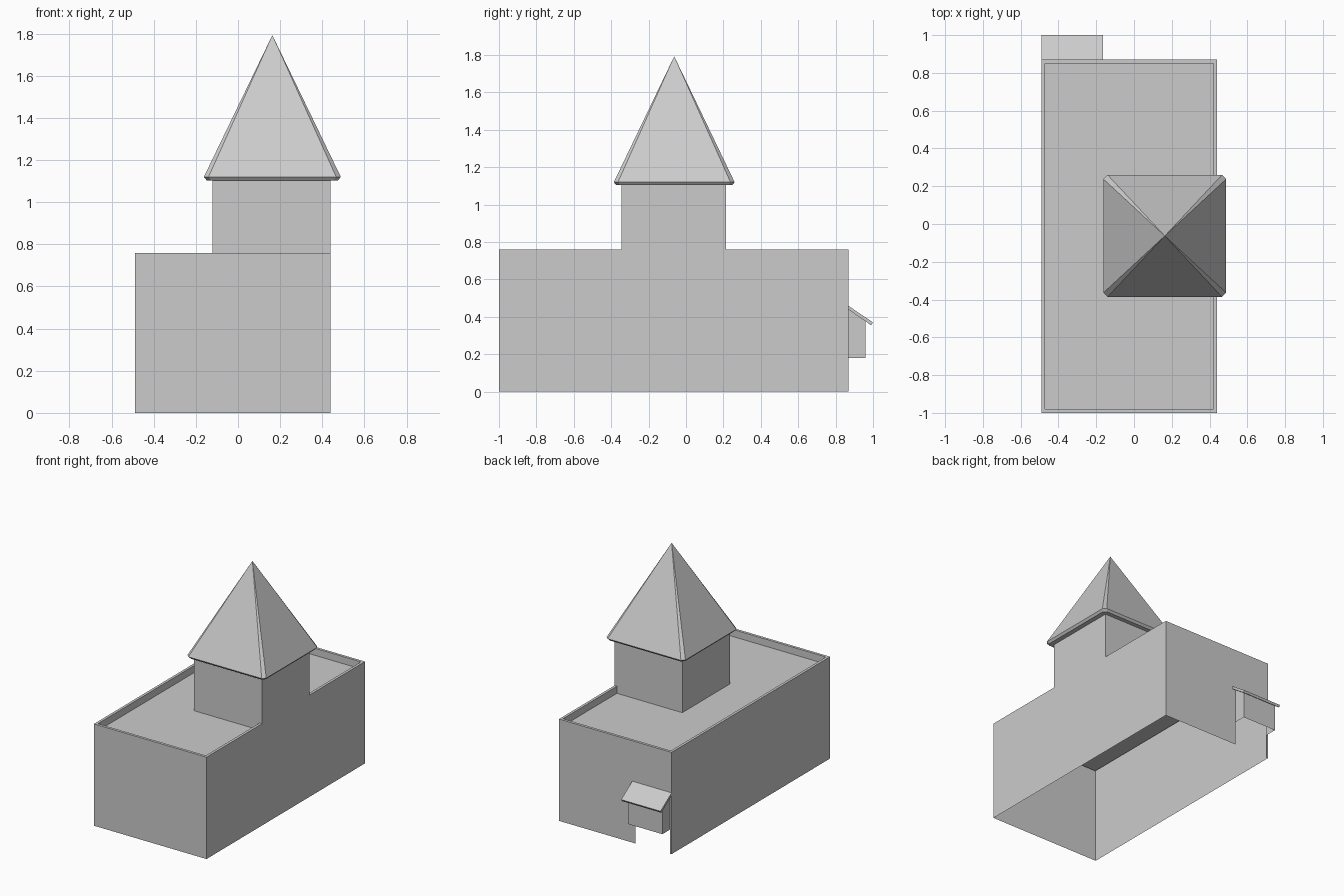
import bpy

if "Cube" in bpy.data.objects:
    bpy.data.objects.remove(bpy.data.objects["Cube"])

mat = bpy.data.materials.new("plain grey")
mat.diffuse_color = (0.6, 0.6, 0.6, 1)
mat.use_nodes = True
mat.node_tree.nodes["Principled BSDF"].inputs["Base Color"].default_value = mat.diffuse_color


def make(name, verts, faces):
    me = bpy.data.meshes.new(name)
    me.from_pydata(verts, [], faces)
    me.materials.append(mat)
    ob = bpy.data.objects.new(name, me)
    bpy.context.collection.objects.link(ob)
    return ob


def rect(x0, x1, y0, y1, z):
    return [(x0, y0, z), (x1, y0, z), (x1, y1, z), (x0, y1, z)]


def bridge(a, b, n, skip=()):
    # side faces between two rings starting at vertex a and b
    return [(a + i, a + (i + 1) % n, b + (i + 1) % n, b + i) for i in range(n) if i not in skip]


X0, X1, Y0, Y1, H, DECK = -0.49, 0.44, -1.0, 0.87, 0.76, 0.707
T = 0.02                      # parapet thickness
PX0, PX1 = -0.477, -0.194     # porch sides

# hollow body: outer walls, parapet rim and sunken roof deck; back wall separate
v = (rect(X0, X1, Y0, Y1, 0) + rect(X0, X1, Y0, Y1, H)
     + rect(X0 + T, X1 - T, Y0 + T, Y1 - T, H)
     + rect(X0 + T, X1 - T, Y0 + T, Y1 - T, DECK))
f = bridge(0, 4, 4, skip=(2,)) + bridge(4, 8, 4) + bridge(8, 12, 4) + [(12, 13, 14, 15)]
make("main_walls_and_deck", v, f)

# back wall with a doorway notch
D = 0.40
pts = [(X1, 0), (PX1, 0), (PX1, D), (PX0, D), (PX0, 0), (X0, 0), (X0, H), (X1, H)]
make("back_wall", [(x, Y1, z) for x, z in pts],
     [(0, 1, 2, 7), (2, 3, 6, 7), (3, 4, 5, 6)])

# square tower flush with the right wall
v = rect(-0.12, X1, -0.345, 0.215, DECK) + rect(-0.12, X1, -0.345, 0.215, 1.11)
make("tower", v, bridge(0, 4, 4))


# spire with narrow chamfered corners and a small undercut eave
def octo(hx, hy, c, z, cx=0.163, cy=-0.063):
    p = [(-hx + c, -hy), (hx - c, -hy), (hx, -hy + c), (hx, hy - c),
         (hx - c, hy), (-hx + c, hy), (-hx, hy - c), (-hx, -hy + c)]
    return [(cx + x, cy + y, z) for x, y in p]


v = octo(0.312, 0.31, 0.022, 1.104) + octo(0.325, 0.323, 0.022, 1.12) + [(0.163, -0.063, 1.793)]
f = [tuple(range(7, -1, -1))] + bridge(0, 8, 8)
f += [(8 + i, 8 + (i + 1) % 8, 16) for i in range(8)]
make("spire_roof", v, f)

# porch bay, open below and towards the house
B, S, E = 0.96, 0.18, 0.385
v = [(PX1, Y1, S), (PX1, B, S), (PX0, B, S), (PX0, Y1, S),
     (PX1, Y1, 0.445), (PX1, B, E), (PX0, B, E), (PX0, Y1, 0.445)]
make("porch_bay", v, [(0, 1, 5, 4), (1, 2, 6, 5), (2, 3, 7, 6)])

# sloping porch roof slab
prof = [(Y1, 0.458), (1.0, 0.37), (0.99, 0.355), (Y1, 0.438)]
v = [(x, y, z) for x in (-0.165, X0) for y, z in prof]
make("porch_roof", v, bridge(0, 4, 4) + [(3, 2, 1, 0), (4, 5, 6, 7)])

# face directions
import bmesh
for ob in bpy.data.objects:
    bm = bmesh.new()
    bm.from_mesh(ob.data)
    if ob.name in ("spire_roof", "porch_roof"):
        bmesh.ops.recalc_face_normals(bm, faces=bm.faces)
    elif ob.name == "porch_bay" or ob.name == "back_wall":
        bm.normal_update()
        for fc in bm.faces:
            c = fc.calc_center_median()
            out = (c.x + 0.335) * fc.normal.x + fc.normal.y
            if out < 0:
                fc.normal_flip()
    bm.to_mesh(ob.data)
    bm.free()
